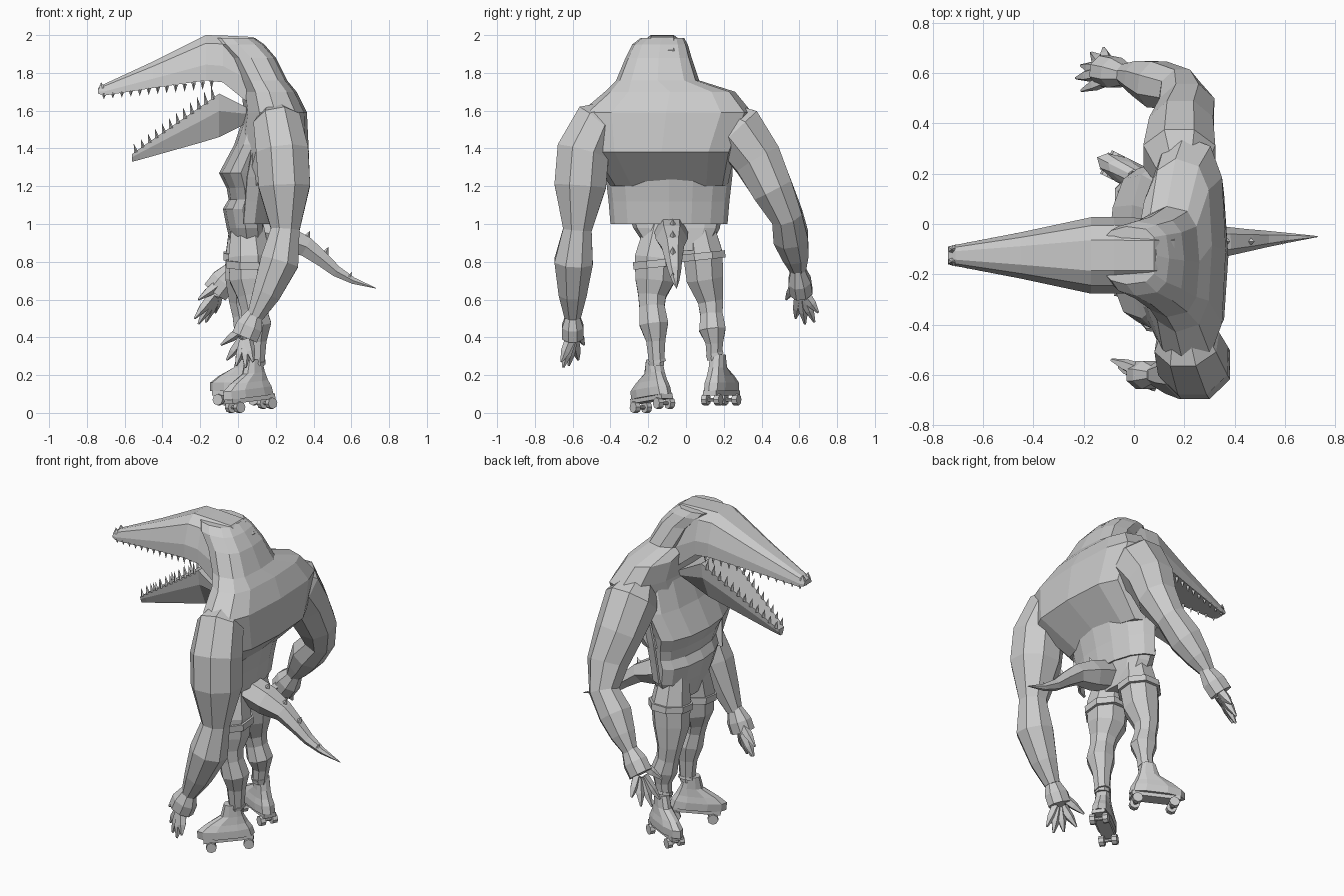
import bpy
import bmesh
from math import cos, sin, pi, radians
from mathutils import Vector, Matrix

if "Cube" in bpy.data.objects:
    bpy.data.objects.remove(bpy.data.objects["Cube"])

grey = bpy.data.materials.new("plain grey")
grey.use_nodes = True
grey.diffuse_color = (0.6, 0.6, 0.6, 1)
grey.node_tree.nodes["Principled BSDF"].inputs["Base Color"].default_value = (0.6, 0.6, 0.6, 1)


def finish(name, bm, matrix=None):
    """Turn a bmesh into a flat-shaded object."""
    bmesh.ops.recalc_face_normals(bm, faces=bm.faces)
    if matrix:
        bm.transform(matrix)
    mesh = bpy.data.meshes.new(name)
    bm.to_mesh(mesh)
    bm.free()
    mesh.materials.append(grey)
    obj = bpy.data.objects.new(name, mesh)
    bpy.context.collection.objects.link(obj)
    return obj


def skin(bm, rings, closed=True):
    """Bridge equal rings of points; closed rings are capped."""
    rows = [[bm.verts.new(p) for p in ring] for ring in rings]
    n = len(rows[0])
    for a, b in zip(rows, rows[1:]):
        for i in range(n if closed else n - 1):
            j = (i + 1) % n
            bm.faces.new((a[i], a[j], b[j], b[i]))
    if closed:
        bm.faces.new(rows[0])
        bm.faces.new(rows[-1])


def stack(name, levels, sides=12, matrix=None):
    """Horizontal sections as z, x range, y range: round in front, boxy behind."""
    bm = bmesh.new()
    rings = []
    for z, x0, x1, y0, y1 in levels:
        ring = []
        for i in range(sides):
            c, s = cos(2 * pi * i / sides), sin(2 * pi * i / sides)
            if c > 0:
                c, s = c ** 0.65, abs(s) ** 0.65 * (1 if s > 0 else -1)
            ring.append(Vector(((x0 + x1 + (x1 - x0) * c) / 2, (y0 + y1 + (y1 - y0) * s) / 2, z)))
        rings.append(ring)
    skin(bm, rings)
    return finish(name, bm, matrix)


def add_tube(bm, path, sides=8, flat=1.0):
    """Tube along points x, y, z, radius; flat scales its depth."""
    pts = [Vector(p[:3]) for p in path]
    rings = []
    for i, p in enumerate(path):
        t = (pts[min(i + 1, len(pts) - 1)] - pts[max(i - 1, 0)]).normalized()
        u = Vector((0, 1, 0)).cross(t).normalized()
        v = t.cross(u) * flat
        angles = [2 * pi * (k + 0.5) / sides for k in range(sides)]
        rings.append([pts[i] + (u * cos(a) + v * sin(a)) * p[3] for a in angles])
    skin(bm, rings)


def tube(name, path, sides=8):
    bm = bmesh.new()
    add_tube(bm, path, sides)
    return finish(name, bm)


def add_spike(bm, base, tip, radius, sides=4):
    base, tip = Vector(base), Vector(tip)
    m = Matrix.Translation((base + tip) / 2) @ (tip - base).to_track_quat("Z", "Y").to_matrix().to_4x4()
    bmesh.ops.create_cone(bm, cap_ends=True, segments=sides, radius1=radius, radius2=0,
                          depth=(tip - base).length, matrix=m)


# Hunched back, neck and crown
stack("back_and_neck", [
    (1.2, 0.0, 0.19, -0.4, 0.22), (1.38, 0.0, 0.375, -0.52, 0.26),
    (1.59, 0.03, 0.365, -0.56, 0.35), (1.7, 0.02, 0.31, -0.43, 0.26),
    (1.76, 0.0, 0.26, -0.37, 0.07), (1.88, -0.06, 0.2, -0.32, 0.03),
    (1.95, -0.13, 0.14, -0.285, 0.01), (1.985, -0.15, 0.09, -0.24, -0.01)])

# Chest and belly
stack("torso", [
    (0.86, -0.03, 0.14, -0.2, 0.12), (0.98, -0.06, 0.14, -0.28, 0.18),
    (1.08, -0.08, 0.13, -0.31, 0.19), (1.13, -0.05, 0.13, -0.32, 0.19),
    (1.19, -0.06, 0.13, -0.35, 0.2), (1.27, -0.1, 0.13, -0.39, 0.22),
    (1.42, -0.02, 0.18, -0.42, 0.24), (1.6, 0.04, 0.25, -0.36, 0.2)])

# Open vest hanging from the back
bm = bmesh.new()
skin(bm, [[Vector((x + depth * sin(a), -0.09 - half * cos(a), z))
           for a in [pi * i / 8 for i in range(9)]]
          for z, x, depth, half in [(1.0, 0.03, 0.15, 0.31), (1.12, 0.04, 0.16, 0.32),
                                    (1.25, 0.05, 0.18, 0.335), (1.45, 0.09, 0.18, 0.34)]], False)
vest = finish("vest", bm)
vest.modifiers.new("thickness", "SOLIDIFY").thickness = 0.012

# Jaws: faceted sections along the snout
MID = -0.125


def jaw(name, sections, shape):
    bm = bmesh.new()
    skin(bm, [[Vector((x, MID + half * w, low + (high - low) * h)) for w, h in shape]
              for x, low, high, half in sections])
    return finish(name, bm)


upper_shape = [(-1, 0), (-1, 0.35), (-0.78, 0.82), (-0.4, 1), (0.4, 1), (0.78, 0.82), (1, 0.35), (1, 0)]
lower_shape = [(-1, 1), (-0.9, 0.6), (-0.4, 0), (0.4, 0), (0.9, 0.6), (1, 1)]
upper = [(-0.74, 1.69, 1.72, 0.035), (-0.71, 1.68, 1.74, 0.042), (-0.45, 1.72, 1.86, 0.092),
         (-0.17, 1.76, 2.0, 0.152), (-0.08, 1.75, 1.998, 0.152), (0.08, 1.62, 1.99, 0.148),
         (0.16, 1.62, 1.92, 0.15)]
lower = [(-0.56, 1.33, 1.37, 0.025), (-0.52, 1.34, 1.4, 0.035), (-0.2, 1.43, 1.62, 0.095),
         (-0.1, 1.46, 1.69, 0.12), (0.04, 1.53, 1.62, 0.14), (0.12, 1.52, 1.62, 0.13)]
jaw("upper_jaw", upper, upper_shape)
jaw("lower_jaw", lower, lower_shape)

bm = bmesh.new()
for side in (-1, 1):
    add_spike(bm, (-0.72, MID + side * 0.022, 1.72), (-0.725, MID + side * 0.025, 1.75), 0.02, 6)
finish("nostrils", bm)


def teeth(name, start, end, count, lift, lean):
    bm = bmesh.new()
    for i in range(count):
        f = i / (count - 1)
        p = Vector(start).lerp(Vector(end), f)
        size = lift * (0.75 + 0.4 * f)
        for side in (-1, 1):
            base = Vector((p.x, MID + side * p.y, p.z))
            add_spike(bm, base, base + Vector((lean, 0, size)), 0.012)
    finish(name, bm)


teeth("upper_teeth", (-0.71, 0.033, 1.69), (-0.14, 0.138, 1.76), 13, -0.04, 0.0)
teeth("lower_teeth", (-0.54, 0.026, 1.38), (-0.13, 0.108, 1.66), 12, 0.06, -0.012)

# Arms
tube("left_arm", [
    (0.19, -0.33, 1.62, 0.05), (0.21, -0.47, 1.53, 0.135), (0.235, -0.545, 1.38, 0.15),
    (0.245, -0.56, 1.2, 0.148), (0.25, -0.575, 0.97, 0.082), (0.22, -0.595, 0.8, 0.11),
    (0.15, -0.6, 0.63, 0.08), (0.09, -0.6, 0.51, 0.047)])
tube("right_arm", [
    (0.19, 0.12, 1.62, 0.06), (0.18, 0.27, 1.5, 0.155), (0.19, 0.38, 1.34, 0.138),
    (0.21, 0.46, 1.18, 0.118), (0.18, 0.535, 1.04, 0.09), (0.09, 0.555, 0.93, 0.1),
    (0.02, 0.58, 0.83, 0.075), (-0.04, 0.595, 0.75, 0.043)])


def hand(name, wrist, palm, tips, flat):
    """Flattened palm with tapered fingers reaching the tips."""
    bm = bmesh.new()
    wrist, palm = Vector(wrist), Vector(palm)
    add_tube(bm, [(*wrist, 0.044), (*wrist.lerp(palm, 0.55), 0.076), (*palm, 0.076)], 8, flat)
    for i, tip in enumerate(tips):
        tip = Vector(tip)
        root = wrist.lerp(palm, 0.4 if i == 0 else 0.85).lerp(tip, 0.22)
        add_tube(bm, [(*root, 0.03), (*root.lerp(tip, 0.55), 0.025), (*tip, 0.006)], 5)
    finish(name, bm)


hand("left_hand", (0.09, -0.6, 0.53), (0.035, -0.6, 0.4),
     [(-0.09, -0.54, 0.36), (-0.06, -0.57, 0.28), (-0.01, -0.62, 0.25),
      (0.04, -0.65, 0.24), (0.08, -0.66, 0.27)], 0.8)
hand("right_hand", (-0.02, 0.59, 0.77), (-0.12, 0.61, 0.64),
     [(-0.21, 0.53, 0.6), (-0.23, 0.58, 0.5), (-0.21, 0.63, 0.47),
      (-0.17, 0.68, 0.48), (-0.12, 0.7, 0.53)], 0.85)

# Legs with shorts cuffs and ankle bands
tube("left_leg", [
    (0.05, -0.13, 1.0, 0.09), (0.06, -0.16, 0.82, 0.12), (0.06, -0.165, 0.7, 0.112),
    (0.07, -0.18, 0.62, 0.08), (0.08, -0.18, 0.56, 0.072), (0.1, -0.17, 0.47, 0.082),
    (0.1, -0.16, 0.38, 0.055), (0.1, -0.155, 0.25, 0.042)])
tube("right_leg", [
    (0.04, 0.06, 1.0, 0.09), (0.04, 0.09, 0.84, 0.113), (0.03, 0.1, 0.71, 0.105),
    (0.02, 0.13, 0.59, 0.072), (0.03, 0.135, 0.52, 0.064), (0.05, 0.14, 0.44, 0.076),
    (0.05, 0.15, 0.37, 0.05), (0.04, 0.15, 0.28, 0.042)])
for name, x, y, z, radius in [("left_cuff", 0.06, -0.16, 0.79, 0.132), ("right_cuff", 0.04, 0.09, 0.83, 0.126),
                              ("left_ankle_band", 0.1, -0.155, 0.27, 0.05),
                              ("right_ankle_band", 0.04, 0.15, 0.31, 0.05)]:
    drop = radius * 0.3
    tube(name, [(x, y, z + drop / 2, radius), (x, y + 0.004, z - drop / 2, radius)])


# Roller skates
def skate(side, place):
    stack(side + "_boot", [
        (0.075, -0.21, 0.11, -0.055, 0.055), (0.12, -0.21, 0.1, -0.055, 0.055),
        (0.155, -0.16, 0.08, -0.047, 0.047), (0.2, -0.07, 0.06, -0.042, 0.042),
        (0.27, -0.045, 0.045, -0.04, 0.04)], 10, place)
    bm = bmesh.new()
    bmesh.ops.create_cube(bm, size=1, matrix=Matrix.Translation((-0.04, 0, 0.065))
                          @ Matrix.Diagonal((0.28, 0.075, 0.025, 1)))
    finish(side + "_sole", bm, place)
    bm = bmesh.new()
    for x in (-0.14, 0.07):
        for y, radius, width in ((-0.037, 0.03, 0.03), (0.037, 0.03, 0.03), (0, 0.01, 0.07)):
            spot = Matrix.Translation((x, y, 0.03)) @ Matrix.Rotation(pi / 2, 4, "X")
            bmesh.ops.create_cone(bm, cap_ends=True, segments=8, radius1=radius, radius2=radius,
                                  depth=width, matrix=spot)
    finish(side + "_wheels", bm, place)


skate("left", Matrix.Translation((0.1, -0.155, 0.014)) @ Matrix.Rotation(radians(36), 4, "Z")
      @ Matrix.Rotation(radians(-6), 4, "Y"))
skate("right", Matrix.Translation((0.04, 0.17, 0.04)) @ Matrix.Rotation(radians(-27), 4, "Z"))

# Tail with back spikes
tube("tail", [
    (0.1, -0.08, 0.97, 0.09), (0.25, -0.075, 0.92, 0.085), (0.36, -0.07, 0.88, 0.06),
    (0.45, -0.065, 0.81, 0.045), (0.52, -0.06, 0.75, 0.034), (0.61, -0.055, 0.7, 0.02),
    (0.73, -0.05, 0.66, 0.002)], 6)
bm = bmesh.new()
for x, z, size in [(0.24, 0.98, 0.05), (0.36, 0.92, 0.045), (0.46, 0.84, 0.04), (0.59, 0.72, 0.025)]:
    add_spike(bm, (x, -0.07, z), (x + size / 2, -0.07, z + size), size / 2)
finish("tail_spikes", bm)
